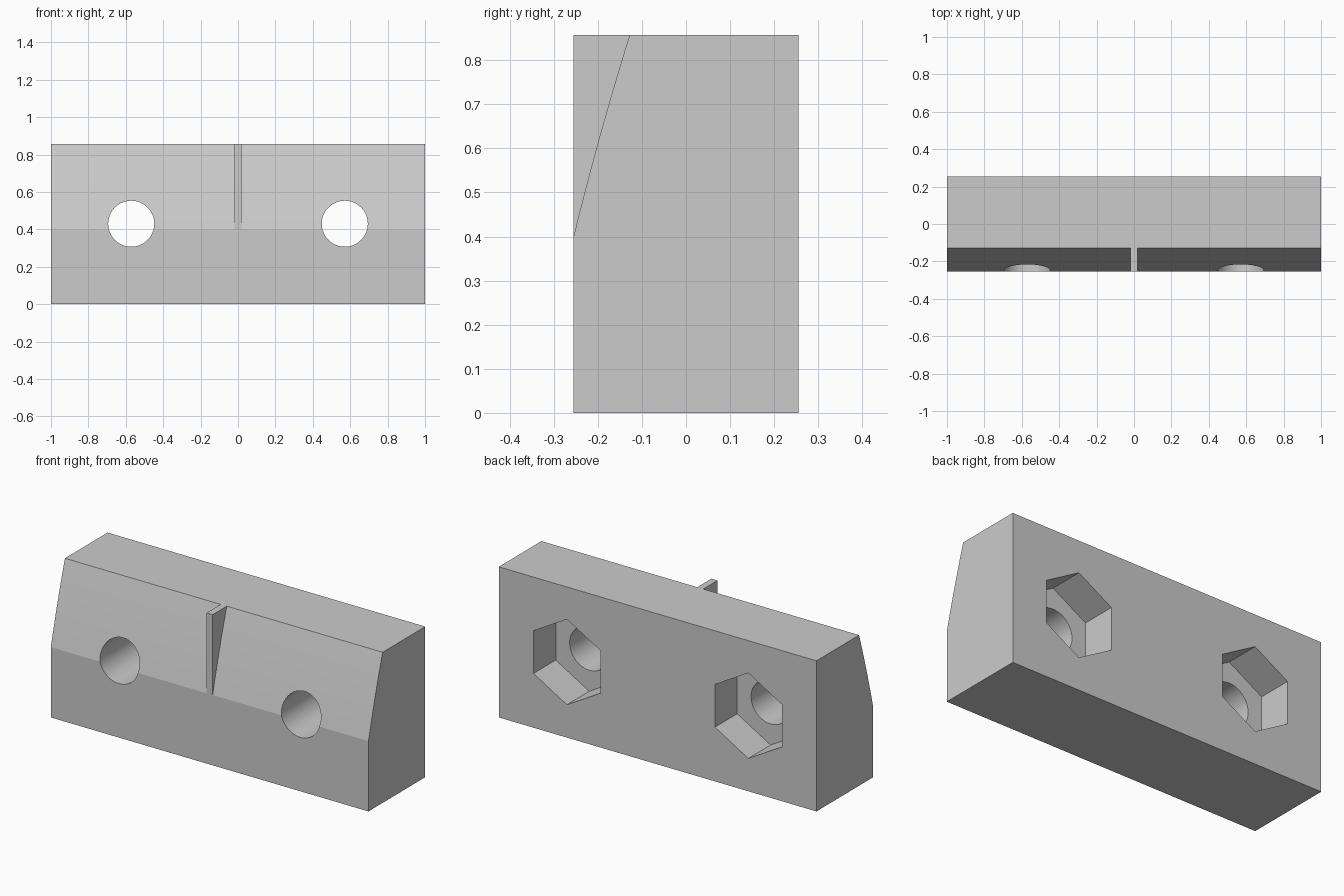
import bpy, bmesh, math

cube = bpy.data.objects.get("Cube")
if cube:
    bpy.data.objects.remove(cube, do_unlink=True)

HALF_X, HALF_Y, HEIGHT = 1.0, 0.255, 0.857
BEND_Z, TOP_Y = 0.4, -0.128
HOLE_X, HOLE_Z = 0.571, 0.43

grey = bpy.data.materials.new("light grey")
grey.use_nodes = True
colour = (0.6, 0.6, 0.6, 1)
grey.diffuse_color = colour
grey.node_tree.nodes["Principled BSDF"].inputs["Base Color"].default_value = colour


def extrude_x(name, profile, x0, x1):
    """Closed (y, z) profile pushed along x."""
    bm = bmesh.new()
    face = bm.faces.new([bm.verts.new((x0, y, z)) for y, z in profile])
    moved = bmesh.ops.extrude_face_region(bm, geom=[face])["geom"]
    verts = [v for v in moved if isinstance(v, bmesh.types.BMVert)]
    bmesh.ops.translate(bm, vec=(x1 - x0, 0, 0), verts=verts)
    bmesh.ops.recalc_face_normals(bm, faces=bm.faces)
    mesh = bpy.data.meshes.new(name)
    bm.to_mesh(mesh)
    bm.free()
    mesh.materials.append(grey)
    obj = bpy.data.objects.new(name, mesh)
    bpy.context.collection.objects.link(obj)
    return obj


def drill(target, name, sides, radius, x, y0, y1):
    """Cut a prism along y out of the target."""
    bpy.ops.mesh.primitive_cylinder_add(
        vertices=sides, radius=radius, depth=y1 - y0,
        location=(x, (y0 + y1) / 2, HOLE_Z), rotation=(math.pi / 2, 0, 0))
    cutter = bpy.context.object
    cutter.name = name
    cutter.data.materials.append(grey)
    mod = target.modifiers.new(name, "BOOLEAN")
    mod.operation, mod.solver, mod.object = "DIFFERENCE", "EXACT", cutter
    bpy.context.view_layer.objects.active = target
    bpy.ops.object.modifier_apply(modifier=name)
    bpy.data.objects.remove(cutter, do_unlink=True)


# Block with a slightly bowed upper front
STEPS = 10
bow = []
for i in range(STEPS + 1):
    t = i / STEPS
    y = -HALF_Y + (TOP_Y + HALF_Y) * t - 0.004 * 4 * t * (1 - t)
    bow.append((y, BEND_Z + (HEIGHT - BEND_Z) * t))
block = extrude_x("jaw_block", [(HALF_Y, HEIGHT), (HALF_Y, 0), (-HALF_Y, 0)] + bow,
                  -HALF_X, HALF_X)

# Bolt holes with hexagonal nut pockets in the back
for side, x in (("left", HOLE_X), ("right", -HOLE_X)):
    drill(block, side + "_bolt_hole", 64, 0.123, x, -0.5, 0.5)
    drill(block, side + "_nut_pocket", 6, 0.243, x, 0.055, 0.5)

# Thin upright fin filling out the bowed front
fin = extrude_x("centre_fin", [(-HALF_Y, BEND_Z), (-HALF_Y, HEIGHT)] + bow[:0:-1],
                -0.019, 0.019)

bpy.ops.object.select_all(action="DESELECT")
for obj in (block, fin):
    obj.select_set(True)
bpy.context.view_layer.objects.active = block
bpy.ops.object.shade_smooth_by_angle(angle=math.radians(10))
